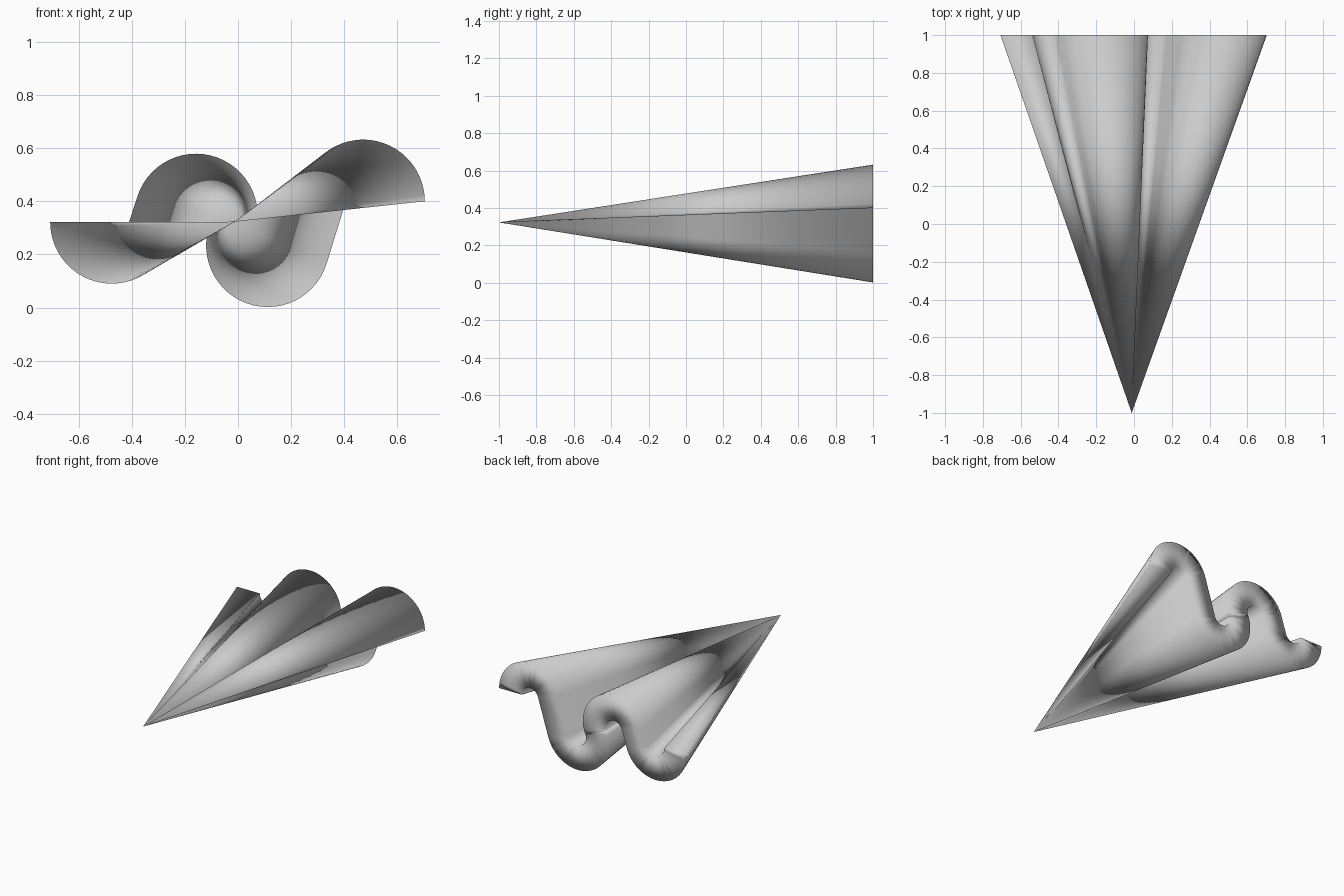
import bpy, bmesh, math
from mathutils import Vector

if "Cube" in bpy.data.objects:
    bpy.data.objects.remove(bpy.data.objects["Cube"])

APEX = Vector((-0.012, -1.0, 0.323))
MID_R = 0.147            # centre-line radius of every fold
HALF = 0.085             # half depth of the folded band
WALL = 0.012
FOLDS = [(-0.475, 0.322), (-0.158, 0.347), (0.112, 0.234), (0.471, 0.400)]
STEPS = 28               # segments per fold


def fold_angles(trim):
    """Start and end angle of each fold, joined by cross tangents."""
    start, spans = math.pi + trim, []
    for i, (cx, cz) in enumerate(FOLDS):
        ccw = i % 2 == 0
        if i + 1 < len(FOLDS):
            nx, nz = FOLDS[i + 1]
            d = math.hypot(nx - cx, nz - cz)
            lean = math.acos(min(1.0, 2 * MID_R / d))
            end = math.atan2(nz - cz, nx - cx) + (-lean if ccw else lean)
        else:
            end = trim
        sweep = (end - start) % math.tau if ccw else -((start - end) % math.tau)
        spans.append((start, sweep))
        start = end + math.pi
    return spans


def outline(half, trim):
    """Closed outline of the folded band in the back plane."""
    sides = ([], [])
    for i, ((cx, cz), (a, sweep)) in enumerate(zip(FOLDS, fold_angles(trim))):
        sign = 1 if i % 2 == 0 else -1
        for k in range(STEPS + 1):
            t = a + sweep * k / STEPS
            for side, s in zip(sides, (sign, -sign)):
                r = MID_R + s * half
                p = Vector((cx + r * math.cos(t), 1.0, cz + r * math.sin(t)))
                if not side or (p - side[-1]).length > 1e-4:
                    side.append(p)
    return sides[0] + sides[1][::-1]


def cone_skin(bm, profile, apex):
    """Fan a profile to a point and return its open back edges."""
    ring = [bm.verts.new(p) for p in profile]
    tip = bm.verts.new(apex)
    pairs = list(zip(ring, ring[1:] + ring[:1]))
    for a, b in pairs:
        bm.faces.new((a, b, tip))
    return [bm.edges.get(pair) for pair in pairs]


# Hollow pleated cone: outer skin, inner skin and back rim, all shaded smooth
bm = bmesh.new()
inner = outline(HALF - WALL, WALL / MID_R)
inner_apex = APEX.lerp(sum(inner, Vector()) / len(inner), 0.03)
edges = cone_skin(bm, outline(HALF, 0.0), APEX) + cone_skin(bm, inner, inner_apex)
bmesh.ops.bridge_loops(bm, edges=edges)
bmesh.ops.recalc_face_normals(bm, faces=bm.faces)
for f in bm.faces:
    f.smooth = True
mesh = bpy.data.meshes.new("pleated_cone")
bm.to_mesh(mesh)
bm.free()
obj = bpy.data.objects.new("pleated_cone", mesh)
bpy.context.collection.objects.link(obj)
